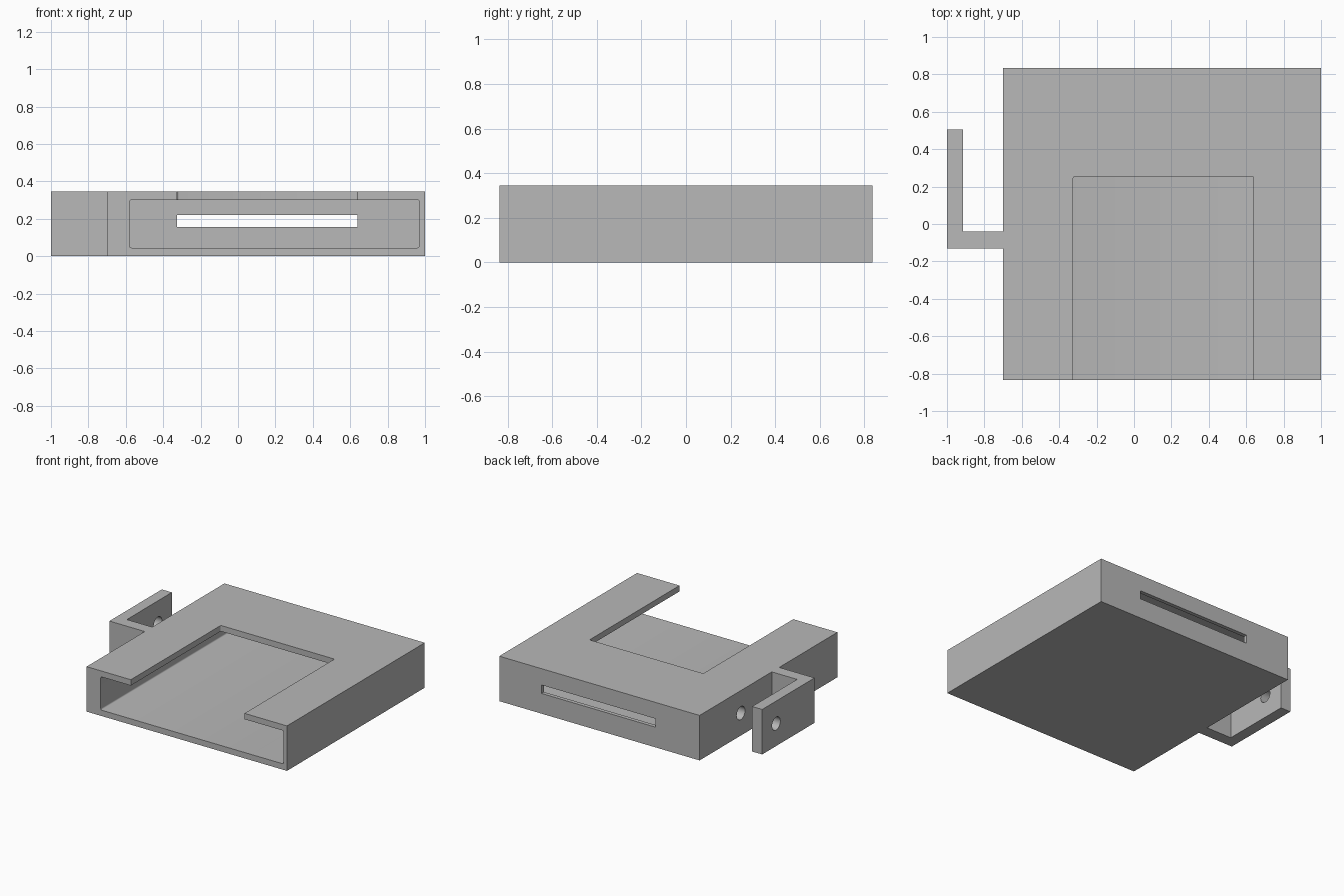
import bpy
import bmesh
import math

cube = bpy.data.objects.get("Cube")
if cube:
    bpy.data.objects.remove(cube, do_unlink=True)

grey = bpy.data.materials.new("plain grey")
grey.use_nodes = True
colour = (0.48, 0.48, 0.48, 1)
grey.diffuse_color = colour
grey.node_tree.nodes["Principled BSDF"].inputs["Base Color"].default_value = colour


def add_object(name, bm):
    bmesh.ops.recalc_face_normals(bm, faces=bm.faces)
    mesh = bpy.data.meshes.new(name)
    bm.to_mesh(mesh)
    bm.free()
    mesh.materials.append(grey)
    obj = bpy.data.objects.new(name, mesh)
    bpy.context.collection.objects.link(obj)
    return obj


def box(name, xs, ys, zs, round_axis=None, radius=0.01):
    """Box between limits, with the edges along one axis optionally rounded."""
    bm = bmesh.new()
    bmesh.ops.create_cube(bm, size=1)
    for v in bm.verts:
        for i, (low, high) in enumerate((xs, ys, zs)):
            v.co[i] = low if v.co[i] < 0 else high
    if round_axis is not None:
        edges = [e for e in bm.edges
                 if abs((e.verts[0].co - e.verts[1].co).normalized()[round_axis]) > 0.9]
        bmesh.ops.bevel(bm, geom=edges, offset=radius, segments=3,
                        profile=0.5, affect='EDGES')
    return add_object(name, bm)


def cut(target, cutter):
    cutter.hide_render = True
    mod = target.modifiers.new(cutter.name, 'BOOLEAN')
    mod.operation = 'DIFFERENCE'
    mod.solver = 'EXACT'
    mod.object = cutter
    bpy.context.view_layer.objects.active = target
    bpy.ops.object.modifier_apply(modifier=mod.name)
    bpy.data.objects.remove(cutter, do_unlink=True)


# Tray body and L-shaped side hook, extruded from one plan outline
left, right, depth, height = -0.70, 1.0, 0.835, 0.345
outline = [(left, -depth), (right, -depth), (right, depth), (left, depth),
           (left, -0.04), (-0.915, -0.04), (-0.915, 0.505), (-1, 0.505),
           (-1, -0.13), (left, -0.13)]
bm = bmesh.new()
base = bm.faces.new([bm.verts.new((x, y, 0)) for x, y in outline])
top = bmesh.ops.extrude_face_region(bm, geom=[base])
bmesh.ops.translate(bm, vec=(0, 0, height),
                    verts=[v for v in top["geom"] if isinstance(v, bmesh.types.BMVert)])
tray = add_object("tray_with_side_hook", bm)

# Pocket open at the front
cut(tray, box("pocket_cutter", (-0.58, 0.97), (-1, 0.805), (0.045, 0.30), round_axis=1))

# Window in the top, open at the front
window = (-0.325, 0.64)
cut(tray, box("window_cutter", window, (-1, 0.255), (0.2, 0.5), round_axis=2))

# Slot through the back wall
cut(tray, box("slot_cutter", window, (0.7, 1), (0.155, 0.22)))

# Pin hole through the hook arm and the side wall
bpy.ops.mesh.primitive_cylinder_add(vertices=32, radius=0.05, depth=0.6,
                                    location=(-0.8, 0.335, 0.172),
                                    rotation=(0, math.pi / 2, 0))
pin = bpy.context.object
pin.name = "pin_hole_cutter"
pin.data.materials.append(grey)
cut(tray, pin)

# Smooth the round hole, keep the flat faces crisp
bpy.ops.object.select_all(action='DESELECT')
tray.select_set(True)
bpy.context.view_layer.objects.active = tray
bpy.ops.object.shade_smooth_by_angle(angle=math.radians(35))
